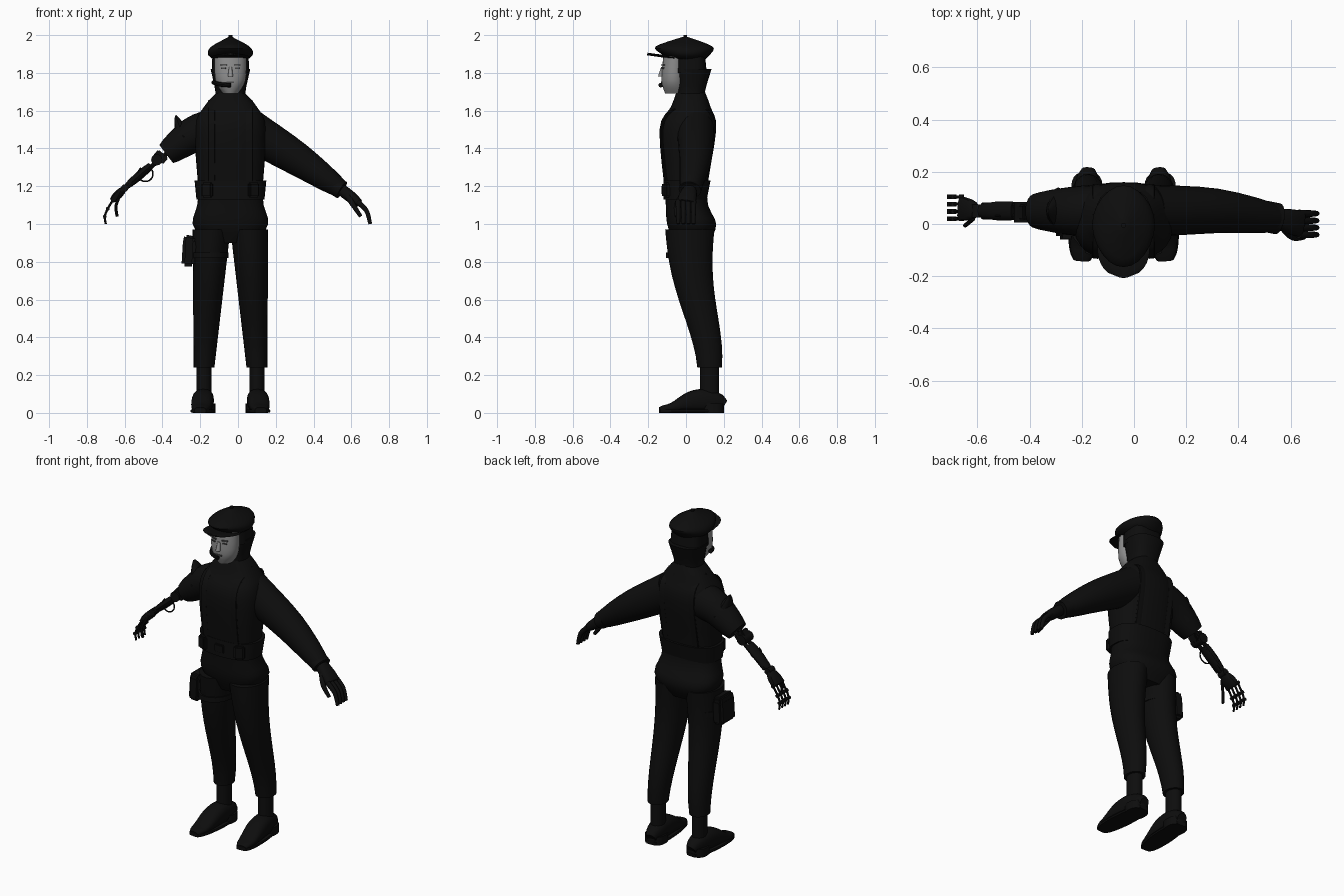
import bpy, bmesh, math
from mathutils import Vector, Matrix

if "Cube" in bpy.data.objects:
    bpy.data.objects.remove(bpy.data.objects["Cube"], do_unlink=True)

CENTRE = -.04  # the body stands beside the origin because the arms differ
ACROSS, DEPTH = Vector((1, 0, 0)), Vector((0, 1, 0))
SIDES = (-1, 1)


def material(name, value):
    mat = bpy.data.materials.new(name)
    mat.use_nodes = True
    colour = (value, value, value, 1)
    mat.diffuse_color = colour
    mat.node_tree.nodes["Principled BSDF"].inputs["Base Color"].default_value = colour
    return mat


BLACK = material("black cloth", .004)
GREY = material("grey skin", .27)
DARK = material("dark grey", .07)


def finish(name, bm, mat):
    bmesh.ops.recalc_face_normals(bm, faces=bm.faces)
    mesh = bpy.data.meshes.new(name)
    bm.to_mesh(mesh)
    bm.free()
    mesh.materials.append(mat)
    part = bpy.data.objects.new(name, mesh)
    bpy.context.collection.objects.link(part)
    bpy.ops.object.select_all(action="DESELECT")
    part.select_set(True)
    bpy.context.view_layer.objects.active = part
    bpy.ops.object.shade_smooth_by_angle(angle=math.radians(40))


def lerp(start, end, t):
    return start + (end - start) * t


def ease(t):
    t = min(t, 1)
    return t * t * (3 - 2 * t)


def fractions(count):
    return [k / count for k in range(count + 1)]


def spline(rows, steps=4):
    """Pass a smooth curve through a few rows of numbers."""
    out = []
    padded = [rows[0], *rows, rows[-1]]
    for window in zip(padded, padded[1:], padded[2:], padded[3:]):
        for k in range(steps):
            t = k / steps
            out.append([q + t / 2 * (r - p + t * (2 * p - 5 * q + 4 * r - s + t * (3 * (q - r) + s - p)))
                        for p, q, r, s in zip(*window)])
    return out + [list(rows[-1])]


def loft(name, sections, ref=None, power=2, sides=20, mat=BLACK):
    """Skin rings (x, y, z, radius, radius): level without ref, else across the path."""
    bm = bmesh.new()
    points = [Vector(s[:3]) for s in sections]
    last = len(points) - 1
    rings = []
    for i, (*_, ru, rv) in enumerate(sections):
        u, v = ACROSS, DEPTH
        if ref:
            along = (points[min(i + 1, last)] - points[max(i - 1, 0)]).normalized()
            u = (ref - along * ref.dot(along)).normalized()
            v = along.cross(u)
        ring = []
        for k in range(sides):
            angle = math.tau * k / sides
            c, s = math.cos(angle), math.sin(angle)
            offset = (u * math.copysign(abs(c) ** (2 / power), c) * ru
                      + v * math.copysign(abs(s) ** (2 / power), s) * rv)
            ring.append(bm.verts.new(points[i] + offset))
        rings.append(ring)
    for low, high in zip(rings, rings[1:]):
        for k in range(sides):
            bm.faces.new((low[k - 1], low[k], high[k], high[k - 1]))
    bm.faces.new(rings[0])
    bm.faces.new(rings[-1])
    finish(name, bm, mat)


def limb(name, points, start, end, bulge=0, **options):
    """Follow a smooth path while the two radii taper from start to end."""
    path = spline(points)
    sections = []
    for t, point in zip(fractions(len(path) - 1), path):
        swell = bulge * math.sin(math.pi * t)
        sections.append((*point, *(lerp(a, b, t) + swell for a, b in zip(start, end))))
    loft(name, sections, DEPTH, **options)


def tube(name, points, radius):
    limb(name, points, (radius, radius), (radius, radius), sides=8)


def pin(name, centre, radius, half):
    x, y, z = centre
    loft(name, [(x, y + half * s, z, radius, radius) for s in SIDES], ACROSS, sides=12)


def box(name, pos, size, turn=0, axis="Y", mat=BLACK, bevel=0):
    bm = bmesh.new()
    place = Matrix.Translation(pos) @ Matrix.Rotation(turn, 4, axis)
    bmesh.ops.create_cube(bm, size=1, matrix=place @ Matrix.Diagonal((*size, 1)))
    if bevel:
        bmesh.ops.bevel(bm, geom=bm.edges[:], offset=bevel, segments=2, affect="EDGES")
    finish(name, bm, mat)


def levels(*rows):
    """Turn rows of height, half width, front and back into level rings."""
    return [(CENTRE, (front + back) / 2, z, half, (back - front) / 2) for z, half, front, back in rows]


# Torso and hips
torso = spline(levels((.9, .12, -.06, .12), (1, .2, -.1, .16), (1.15, .17, -.11, .11),
                      (1.5, .19, -.14, .16), (1.62, .14, -.08, .13), (1.7, .07, -.05, .1)))
loft("torso", torso, power=2.5, sides=32)

# Belt with buckle and pouches
loft("belt", levels((1.13, .18, -.12, .11), (1.23, .19, -.12, .13)), power=2.5, sides=32)
box("belt_buckle", (CENTRE, -.12, 1.18), (.06, .02, .05), bevel=.005)
for side in SIDES:
    box("belt_pouch", (CENTRE + side * .12, -.1, 1.18), (.06, .04, .08), side * .4, "Z", bevel=.008)

# Vest straps following the torso
for side in SIDES:
    front, back = [], []
    for x, y, z, half, depth in torso:
        if 1.2 < z < 1.61:
            reach = depth * (1 - (.1 / half) ** 2.5) ** .4
            front.append((x + side * .1, y - reach, z, .02, .006))
            back.append((x + side * .1, y + reach, z, .02, .006))
    top = (CENTRE + side * .1, .03, 1.65, .02, .006)
    loft("vest_strap", [*front, top, *reversed(back)], ACROSS, power=4, sides=8)

# Legs, cuffs and shoes
for side in SIDES:
    def beside(distance):
        return CENTRE + side * distance

    loft("trouser_leg", [(beside(lerp(.1, .14, t)), lerp(.02, .125, ease(t) ** 1.5), lerp(.97, .24, t),
                          lerp(.1, .055, t), lerp(.13, .065, t)) for t in fractions(12)])
    loft("sock", [(beside(.14), .125, z, .04, .05) for z in (.07, .26)])
    shoe, sole = [], []
    for t in fractions(16):
        rounding = math.sin(math.pi * lerp(.02, .98, t)) ** .25
        x, y = beside(lerp(.135, .16, t)), lerp(.2, -.14, t)
        height = rounding * lerp(.13, .05, ease(1.3 * t * t)) / 2
        shoe.append((x, y, height + .005, rounding * .058, height))
        sole.append((x, y, .01, rounding * .063, .01))
    loft("shoe", shoe, ACROSS, power=2.5)
    loft("sole", sole, ACROSS, power=5, sides=12)
    loft("heel", [(beside(.14), .14, z, .06, .06) for z in (0, .05)], power=2.5)

# Thigh holster
box("thigh_holster", (-.26, .01, .85), (.07, .14, .15), .06, bevel=.015)
box("holster_flap", (-.26, .01, .91), (.06, .13, .06), .2, bevel=.012)
loft("holster_strap", [(CENTRE - .11, .015, z, .1, .12) for z in (.82, .85)])

# Hood with flared collar
loft("hood_collar", spline(levels((1.64, .09, -.06, .1), (1.7, .08, -.05, .1), (1.82, .105, -.06, .135))),
     power=2.5)
loft("hood", levels((1.8, .1, -.06, .11), (1.9, .095, -.06, .1)), power=3)

# Face with painted features
loft("face", spline(levels((1.69, .04, -.11, 0), (1.76, .08, -.13, 0), (1.89, .085, -.12, 0))),
     sides=24, mat=GREY)
loft("nose", [(CENTRE, -.125, 1.83, .008, .008), (CENTRE, -.135, 1.78, .014, .014)], sides=10, mat=GREY)
for side in SIDES:
    for name, z, width in (("eye", 1.825, .026), ("brow", 1.842, .036)):
        box(name, (CENTRE + side * .036, -.122, z), (width, .009, .007), side * .3, "Z", DARK)
box("mouth", (CENTRE, -.128, 1.75), (.04, .009, .008), mat=DARK)
tube("microphone", [(CENTRE - .09, -.05, 1.75), (CENTRE - .06, -.11, 1.74), (CENTRE, -.135, 1.735)], .012)

# Flat cap with button and visor
loft("cap", spline(levels((1.87, .09, -.08, .1), (1.9, .12, -.13, .13), (1.94, .1, -.16, .14),
                          (1.99, .01, -.02, .01))), sides=24)
loft("cap_button", [(CENTRE, -.005, z, .01, .01) for z in (1.98, 2)], sides=10)
loft("visor", [(CENTRE, lerp(-.06, -.205, t), lerp(1.88, 1.9, t), .1 * math.sqrt(1.02 - t ** 3), .007)
               for t in fractions(8)], ACROSS, sides=12)

# Left arm: sleeve, cuff and gloved hand
elbow, wrist, palm = (.32, .05, 1.34), (.55, .02, 1.18), (.64, 0, 1.11)
limb("left_sleeve", [(.06, .05, 1.5), elbow, wrist], (.1, .11), (.05, .045), .01, sides=24)
limb("left_cuff", [(.5, .03, 1.21), wrist], (.06, .05), (.06, .05))
limb("left_palm", [wrist, palm], (.035, .03), (.05, .022), .005, power=2.5)
for k in range(4):
    y = .04 - k * .027
    limb("left_finger", [(.63, y, 1.12), (.68, y, 1.07), (.7, y, 1)], (.015, .016), (.01, .01), sides=10)
limb("left_thumb", [(.58, -.02, 1.15), (.61, -.05, 1.1), (.65, -.05, 1.04)], (.018, .018), (.01, .01), sides=10)

# Right arm: cut sleeve with flap
elbow, wrist, palm = (-.38, .05, 1.37), (-.6, .05, 1.19), (-.665, .06, 1.125)
limb("right_sleeve", [(-.13, .05, 1.5), (-.24, .05, 1.47), elbow], (.1, .11), (.065, .06), .01, sides=24)
limb("sleeve_flap", [(-.29, .05, 1.46), (-.33, .05, 1.575)], (.09, .05), (.01, .004), sides=12)

# Mechanical forearm
box("elbow_block", (-.41, .045, 1.355), (.07, .06, .045), .7, bevel=.006)
pin("elbow_joint", (-.43, .045, 1.34), .03, .04)
for y in (.03, .07):
    tube("forearm_rod", [(-.37, y, 1.38), (-.58, y, 1.2)], .012)
limb("forearm_shell", [(-.46, .05, 1.31), wrist], (.035, .018), (.02, .012), .008, sides=12)
loop = [math.pi * (t * 1.6 - 1.3) for t in fractions(8)]
tube("forearm_wire", [(-.49 + .04 * math.cos(a), .03, 1.265 + .04 * math.sin(a)) for a in loop], .004)
pin("wrist_joint", wrist, .02, .025)

# Mechanical hand
limb("right_palm", [wrist, palm], (.02, .012), (.045, .015), .01, power=3, sides=12)
for k in range(4):
    y = .02 + k * .028
    joints = [(-.66, y, 1.13), (-.69, y, 1.08), (-.705, y, 1.04), (-.7, y, 1)]
    tube("right_finger", joints, .006)
    for joint in joints[:3]:
        pin("knuckle", joint, .01, .009)
tube("right_thumb", [(-.615, .02, 1.17), (-.645, -.005, 1.1), (-.64, 0, 1.04)], .008)
